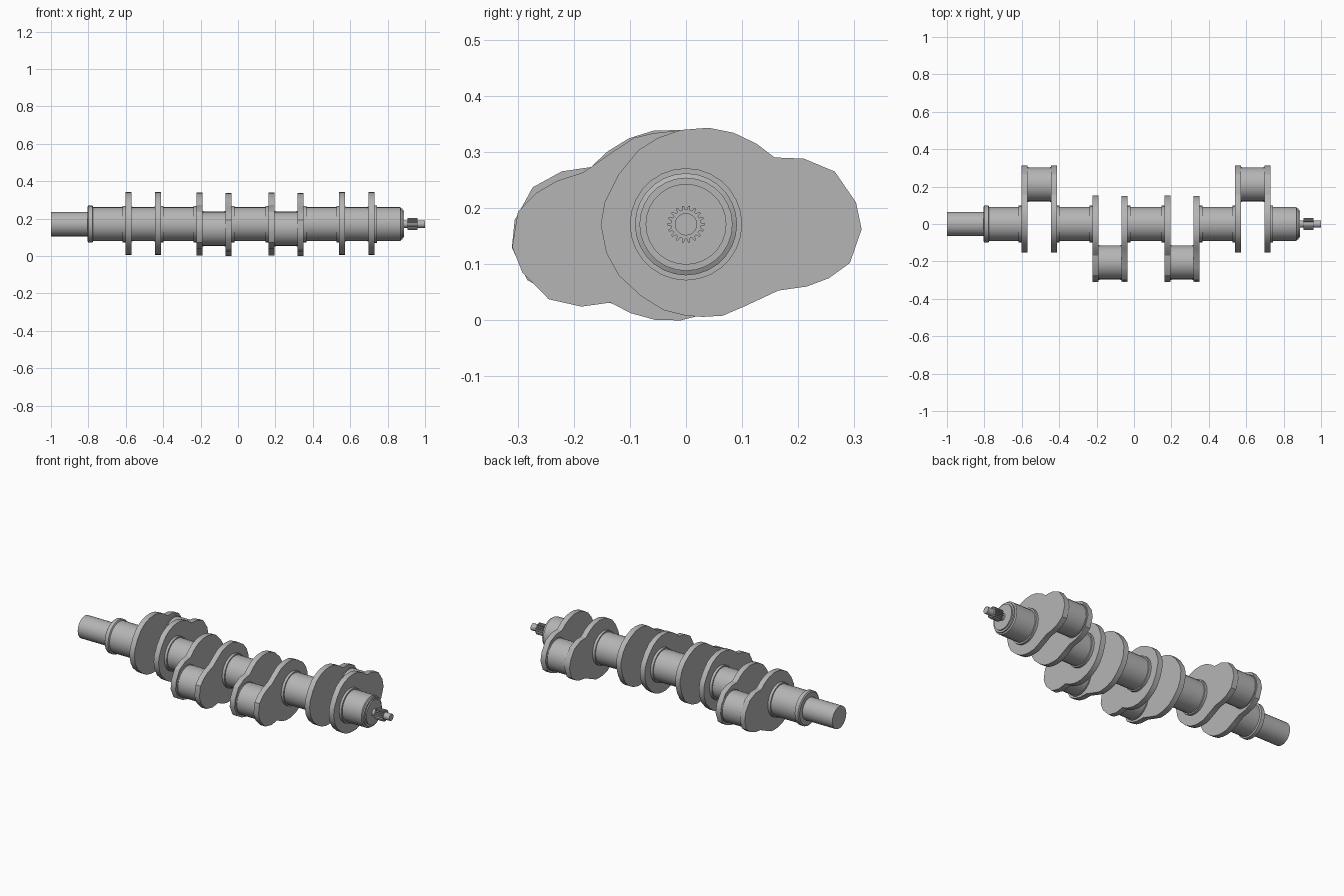
import bpy, bmesh, math
from math import cos, sin, pi, radians

if "Cube" in bpy.data.objects:
    bpy.data.objects.remove(bpy.data.objects["Cube"])

ZC = 0.171  # height of the main axis

# dark grey steel
steel = bpy.data.materials.new("steel")
steel.diffuse_color = (0.46, 0.46, 0.46, 1)
steel.use_nodes = True
steel.node_tree.nodes["Principled BSDF"].inputs["Base Color"].default_value = steel.diffuse_color


def finish(name, bm, angle=32):
    bmesh.ops.recalc_face_normals(bm, faces=bm.faces)
    me = bpy.data.meshes.new(name)
    bm.to_mesh(me)
    bm.free()
    me.materials.append(steel)
    ob = bpy.data.objects.new(name, me)
    bpy.context.collection.objects.link(ob)
    bpy.ops.object.select_all(action='DESELECT')
    ob.select_set(True)
    bpy.context.view_layer.objects.active = ob
    bpy.ops.object.shade_smooth_by_angle(angle=radians(angle))
    return ob


def loft(name, rings):
    """Skin a list of equal-length rings of 3D points and cap both ends."""
    bm = bmesh.new()
    vs = [[bm.verts.new(p) for p in r] for r in rings]
    n = len(vs[0])
    for a, b in zip(vs, vs[1:]):
        for i in range(n):
            j = (i + 1) % n
            bm.faces.new((a[i], a[j], b[j], b[i]))
    bm.faces.new(vs[0])
    bm.faces.new(vs[-1])
    return finish(name, bm)


def turned(name, profile, y=0.0, z=ZC, n=28):
    """Lathe an (x, radius) profile around an axis parallel to x."""
    return loft(name, [[(x, y + r * cos(2 * pi * i / n), z + r * sin(2 * pi * i / n))
                        for i in range(n)] for x, r in profile])


def journal(name, x0, x1, y=0.0, z=ZC, shoulder=0.098, r=0.091, s=0.014):
    """Bearing journal with a raised shoulder against each web."""
    turned(name, [(x0, shoulder), (x0 + s, shoulder), (x0 + s, r),
                  (x1 - s, r), (x1 - s, shoulder), (x1, shoulder)], y, z)


# web outline (y, z) relative to the main axis: crank lobe at +y, round counterweight at -y
WEB = [(0.04, 0.172), (0.085, 0.163), (0.125, 0.144), (0.158, 0.119), (0.21, 0.117),
       (0.265, 0.094), (0.303, 0.039), (0.313, -0.009), (0.292, -0.069), (0.255, -0.096),
       (0.215, -0.111), (0.165, -0.118), (0.105, -0.146), (0.065, -0.163), (0.03, -0.165),
       (0.0, -0.163), (-0.04, -0.153), (-0.08, -0.128), (-0.12, -0.091), (-0.142, -0.051),
       (-0.152, -0.001), (-0.145, 0.039), (-0.12, 0.089), (-0.085, 0.132), (-0.05, 0.154),
       (-0.01, 0.168)]


def web(name, x, turn=0.0, mirror=False, lift=0.0):
    a = radians(turn)
    pts = []
    for y, z in WEB:
        if mirror:
            y = -y
        pts.append((y * cos(a) - z * sin(a), ZC + lift + y * sin(a) + z * cos(a)))
    loft(name, [[(x + d, y, z) for y, z in pts] for d in (-0.016, 0.016)])


# crank throws: first web, second web, side of the pin
throws = [(-0.586, -0.428, 1), (-0.206, -0.051, -1), (0.179, 0.334, -1), (0.557, 0.714, 1)]
for k, (xa, xb, side) in enumerate(throws, 1):
    if side > 0:
        web(f"crank_web_{k}a", xa)
        web(f"crank_web_{k}b", xb)
        y, z = 0.212, ZC
    else:
        web(f"crank_web_{k}a", xa, 6, True)
        web(f"crank_web_{k}b", xb, 190, lift=0.005)
        y, z = -0.205, 0.146
    journal(f"crank_pin_{k}", xa + 0.015, xb - 0.015, y, z, shoulder=0.094, s=0.006)

# main journals between the throws
for k in range(3):
    journal(f"main_journal_{k + 1}", throws[k][1] + 0.015, throws[k + 1][0] - 0.015, s=0.016)

# output shaft and rear journal
turned("output_shaft", [(-1.0, 0.065), (-0.79, 0.065)])
turned("rear_journal", [(-0.805, 0.092), (-0.8, 0.099), (-0.778, 0.099), (-0.774, 0.091),
                        (-0.618, 0.091), (-0.618, 0.098), (-0.6, 0.098)])

# front journal with stepped nose
turned("front_journal", [(0.728, 0.1), (0.744, 0.1), (0.744, 0.091), (0.868, 0.091),
                         (0.872, 0.083), (0.88, 0.083), (0.88, 0.072), (0.887, 0.072)])
turned("nose_spindle", [(0.88, 0.02), (1.0, 0.02)], n=20)

# small toothed gear on the nose
TEETH = 18
gear = []
for i in range(TEETH):
    for f, r in ((-0.32, 0.026), (-0.16, 0.033), (0.16, 0.033), (0.32, 0.026)):
        a = 2 * pi * (i + f) / TEETH
        gear.append((r * cos(a), ZC + r * sin(a)))
loft("nose_gear", [[(x, y, z) for y, z in gear] for x in (0.907, 0.961)])
